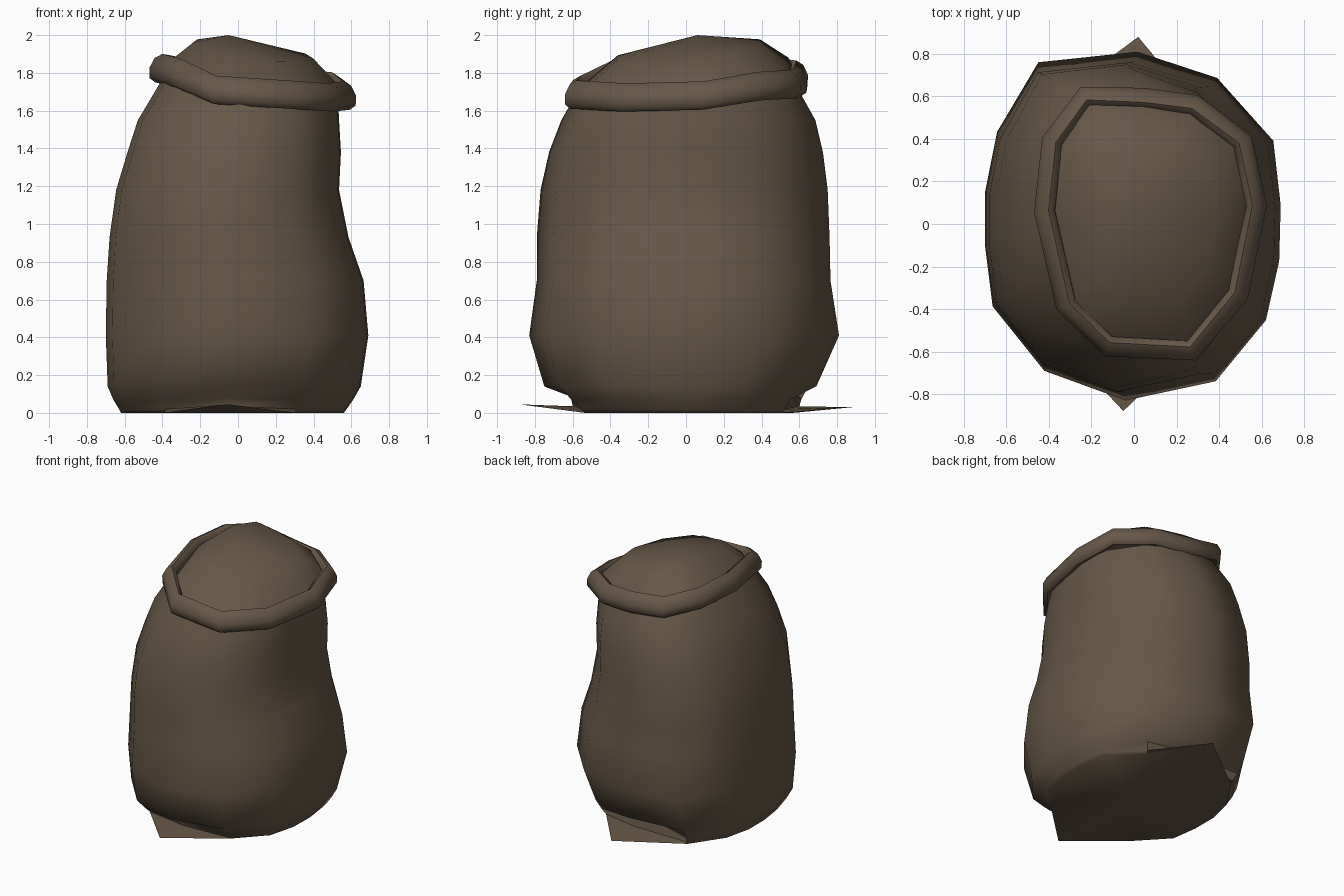
import bpy, bmesh, math
from mathutils import Vector

if "Cube" in bpy.data.objects:
    bpy.data.objects.remove(bpy.data.objects["Cube"])

cloth = bpy.data.materials.new("brown sackcloth")
cloth.diffuse_color = (0.135, 0.096, 0.063, 1)
cloth.use_nodes = True
cloth.node_tree.nodes["Principled BSDF"].inputs["Base Color"].default_value = cloth.diffuse_color


def loft(name, rings, closed=False, bottom=False, tip=None, angle=55):
    """Skin a list of equal-length point rings into a smooth-shaded object."""
    bm = bmesh.new()
    rows = [[bm.verts.new(p) for p in ring] for ring in rings]
    n = len(rows[0])
    pairs = list(zip(rows, rows[1:])) + ([(rows[-1], rows[0])] if closed else [])
    for a, b in pairs:
        for i in range(n):
            j = (i + 1) % n
            bm.faces.new((a[i], a[j], b[j], b[i]))
    if bottom:
        c = bm.verts.new((0, 0, 0))
        for i in range(n):
            bm.faces.new((rows[0][(i + 1) % n], rows[0][i], c))
    if tip:
        t = bm.verts.new(tip)
        for i in range(n):
            bm.faces.new((rows[-1][i], rows[-1][(i + 1) % n], t))
    bmesh.ops.recalc_face_normals(bm, faces=bm.faces)
    mesh = bpy.data.meshes.new(name)
    bm.to_mesh(mesh)
    bm.free()
    ob = bpy.data.objects.new(name, mesh)
    bpy.context.collection.objects.link(ob)
    mesh.materials.append(cloth)
    bpy.ops.object.select_all(action='DESELECT')
    ob.select_set(True)
    bpy.context.view_layer.objects.active = ob
    bpy.ops.object.shade_smooth_by_angle(angle=math.radians(angle))
    return ob


# Sack body cross-section, seen from above, scaled to -1..1
outline = [(1, .12), (.95, .49), (.57, .85), (.03, 1), (-.64, .94), (-.92, .54),
           (-1, .20), (-1, -.12), (-.95, -.46), (-.60, -.83), (-.05, -1),
           (.56, -.89), (.90, -.54), (.99, -.20)]
BACK, FRONT = 3, 10

# z, x min, x max, y min, y max, tilt; the two pinched corners as (y, z) or None
profile = [
    (0.0, -0.62, 0.56, -0.60, 0.60, 0, (-0.88, 0.045), (0.88, 0.03)),
    (0.02, -0.63, 0.575, -0.625, 0.615, 0, (-0.60, 0.035), (0.60, 0.035)),
    (0.07, -0.66, 0.61, -0.68, 0.65, 0, (-0.57, 0.08), (0.54, 0.12)),
    (0.14, -0.69, 0.65, -0.75, 0.69, 0, None, None),
    (0.41, -0.70, 0.69, -0.83, 0.81, 0, None, None),
    (0.70, -0.695, 0.665, -0.79, 0.765, 0, None, None),
    (0.93, -0.68, 0.585, -0.79, 0.76, 0, None, None),
    (1.18, -0.645, 0.535, -0.77, 0.75, 0, None, None),
    (1.38, -0.585, 0.545, -0.725, 0.725, 0, None, None),
    (1.55, -0.53, 0.535, -0.66, 0.685, 0, None, None),
    (1.71, -0.41, 0.53, -0.57, 0.60, -0.10, None, None),
]
body = []
for z, x0, x1, y0, y1, tilt, front, back in profile:
    ring = []
    for u, v in outline:
        x = (x0 + x1) / 2 + (x1 - x0) / 2 * u
        y = (y0 + y1) / 2 + (y1 - y0) / 2 * v
        ring.append((x, y, z + tilt * x))
    # Cloth pinched into a flat corner at the front and back of the base
    if front:
        ring[FRONT] = (-0.05, *front)
        ring[BACK] = (0.02, *back)
    body.append(ring)
loft("sack_body", body, bottom=True)

# Rolled rim: oval tube along the tilted mouth
mouth = [Vector(p) for p in (
    (-0.23, 0.60, 1.79), (0.05, 0.59, 1.75), (0.28, 0.56, 1.74),
    (0.51, 0.39, 1.73), (0.575, 0.09, 1.68), (0.49, -0.33, 1.67),
    (0.27, -0.595, 1.685), (-0.12, -0.575, 1.71), (-0.32, -0.38, 1.80),
    (-0.42, 0.06, 1.825), (-0.385, 0.39, 1.82))]
centre = Vector((0.08, 0.02, 0))
rim = []
for i, p in enumerate(mouth):
    along = mouth[(i + 1) % len(mouth)] - mouth[i - 1]
    out = along.cross(Vector((0, 0, 1)))
    if out.dot(p - centre) < 0:
        out.negate()
    out = out.normalized()
    rim.append([p + out * (0.05 * math.cos(t) - 0.018 * math.sin(t))
                + Vector((0, 0, 0.075 * math.sin(t)))
                for t in (k * math.pi / 4 for k in range(8))])
loft("rolled_rim", rim, closed=True, angle=60)

# Heaped contents: rings shrinking from the mouth to the peak
heap = [[p - Vector((0, 0, 0.02)) for p in mouth]]
for scale, base in ((0.90, 1.80), (0.64, 1.92)):
    heap.append([(centre.x + (p.x - centre.x) * scale,
                  centre.y + (p.y - centre.y) * scale,
                  base - 0.13 * p.x * scale + 0.10 * p.y * scale) for p in mouth])
loft("heaped_contents", heap, tip=(-0.05, 0.06, 2.0), angle=70)
